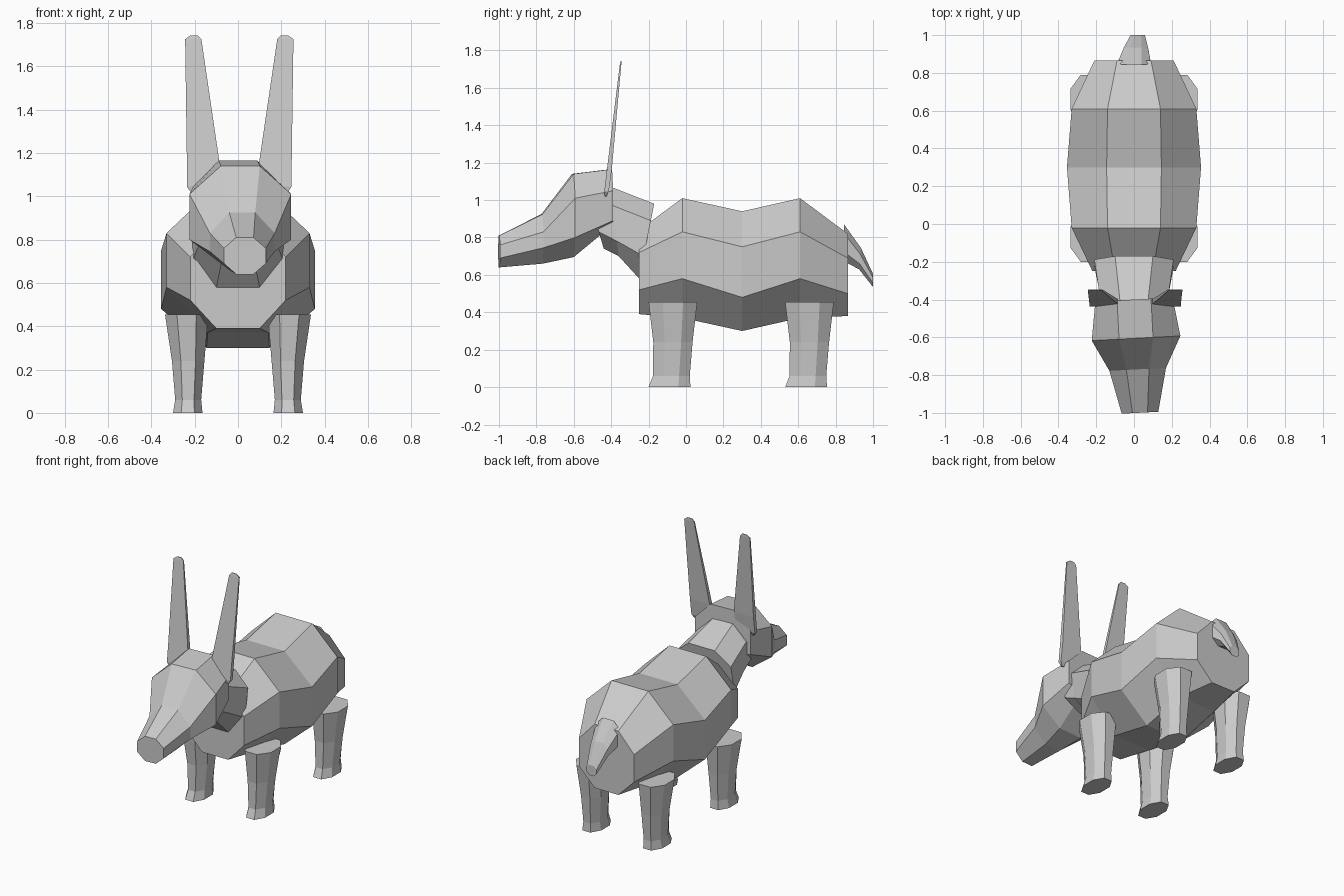
import bpy, bmesh
from mathutils import Vector, Matrix

old = bpy.data.objects.get("Cube")
if old:
    bpy.data.objects.remove(old, do_unlink=True)

grey = bpy.data.materials.new("light_grey")
grey.use_nodes = True
tone = (0.6, 0.6, 0.6, 1)
grey.diffuse_color = tone
grey.node_tree.nodes["Principled BSDF"].inputs["Base Color"].default_value = tone


def loft(name, rings, matrix=Matrix()):
    """Skin a list of equal-length point rings and cap both ends."""
    bm = bmesh.new()
    loops = [[bm.verts.new(matrix @ Vector(p)) for p in ring] for ring in rings]
    n = len(loops[0])
    for a, b in zip(loops, loops[1:]):
        for i in range(n):
            j = (i + 1) % n
            bm.faces.new((a[i], a[j], b[j], b[i]))
    bm.faces.new(loops[0])
    bm.faces.new(loops[-1])
    bmesh.ops.recalc_face_normals(bm, faces=bm.faces)
    mesh = bpy.data.meshes.new(name)
    bm.to_mesh(mesh)
    bm.free()
    mesh.materials.append(grey)
    obj = bpy.data.objects.new(name, mesh)
    bpy.context.collection.objects.link(obj)
    return obj


def section(y_low, y_top, wide, flat, bottom, low, high, top, cx=0):
    """Upright octagon whose y leans from y_low at the bottom to y_top at the top."""
    half = [(flat, bottom), (wide, low), (wide, high), (flat, top)]
    pts = half + [(-x, z) for x, z in reversed(half)]
    lean = (y_top - y_low) / (top - bottom)
    return [(cx + x, y_low + lean * (z - bottom), z) for x, z in pts]


# Barrel-shaped body
loft("body", [
    section(-.25, -.25, .22, .10, .39, .52, .72, .84),
    section(-.02, -.02, .33, .14, .37, .58, .83, 1.01),
    section(.30, .30, .355, .145, .30, .48, .75, .94),
    section(.61, .61, .33, .14, .37, .58, .83, 1.01),
    section(.865, .865, .21, .09, .38, .50, .69, .82),
])

# Neck rising into the head
loft("neck", [
    section(-.25, -.17, .21, .10, .58, .70, .89, .98),
    section(-.36, -.40, .18, .075, .70, .78, .97, 1.07),
    section(-.44, -.53, .17, .075, .74, .83, .97, 1.05),
])

# Head and muzzle, turned slightly to one side
pivot = Matrix.Translation((0, -.4, 0))
turn = pivot @ Matrix.Rotation(.053, 4, 'Z') @ pivot.inverted()
loft("head", [
    section(-.40, -.40, .205, .09, .865, .89, 1.05, 1.165),
    section(-.605, -.605, .235, .09, .695, .80, 1.01, 1.14),
    section(-.77, -.77, .15, .06, .66, .745, .83, .925),
    section(-1, -1, .097, .04, .64, .69, .76, .81),
], turn)

# Tall thin ears, tilted back: each level is inner x, outer x, y, z, thickness
ear_levels = [(.13, .225, -.43, 1.02, .008), (.10, .242, -.425, 1.045, .024),
              (.092, .242, -.41, 1.16, .026), (.175, .25, -.35, 1.725, .008),
              (.192, .225, -.348, 1.743, .004)]
for side, label in ((1, "left"), (-1, "right")):
    loft(label + "_ear", [
        [(.006 + side * x, y + s * t / 2, z)
         for x, s in ((x0, -1), (x1, -1), (x1, 1), (x0, 1))]
        for x0, x1, y, z, t in ear_levels])


def leg_section(cx, cy, rx, ry, z):
    """Flat octagon."""
    unit = [(1, -.42), (1, .42), (.45, 1), (-.45, 1),
            (-1, .42), (-1, -.42), (-.45, -1), (.45, -1)]
    return [(cx + rx * x, cy + ry * y, z) for x, y in unit]


# Four legs with flared feet
for end, y in (("front", -.07), ("rear", .66)):
    for side, label in ((1, "left"), (-1, "right")):
        loft(f"{end}_{label}_leg", [
            leg_section(side * .232, y - .018, .068, .112, 0),
            leg_section(side * .230, y - .008, .060, .098, .06),
            leg_section(side * .230, y, .075, .105, .24),
            leg_section(side * .237, y, .100, .130, .455),
        ])

# Drooping tail
loft("tail", [
    section(.85, .845, .09, .04, .67, .72, .82, .87, 0),
    section(.925, .935, .065, .03, .63, .66, .71, .745, .01),
    section(1, 1, .038, .018, .535, .555, .585, .605, .02),
])
